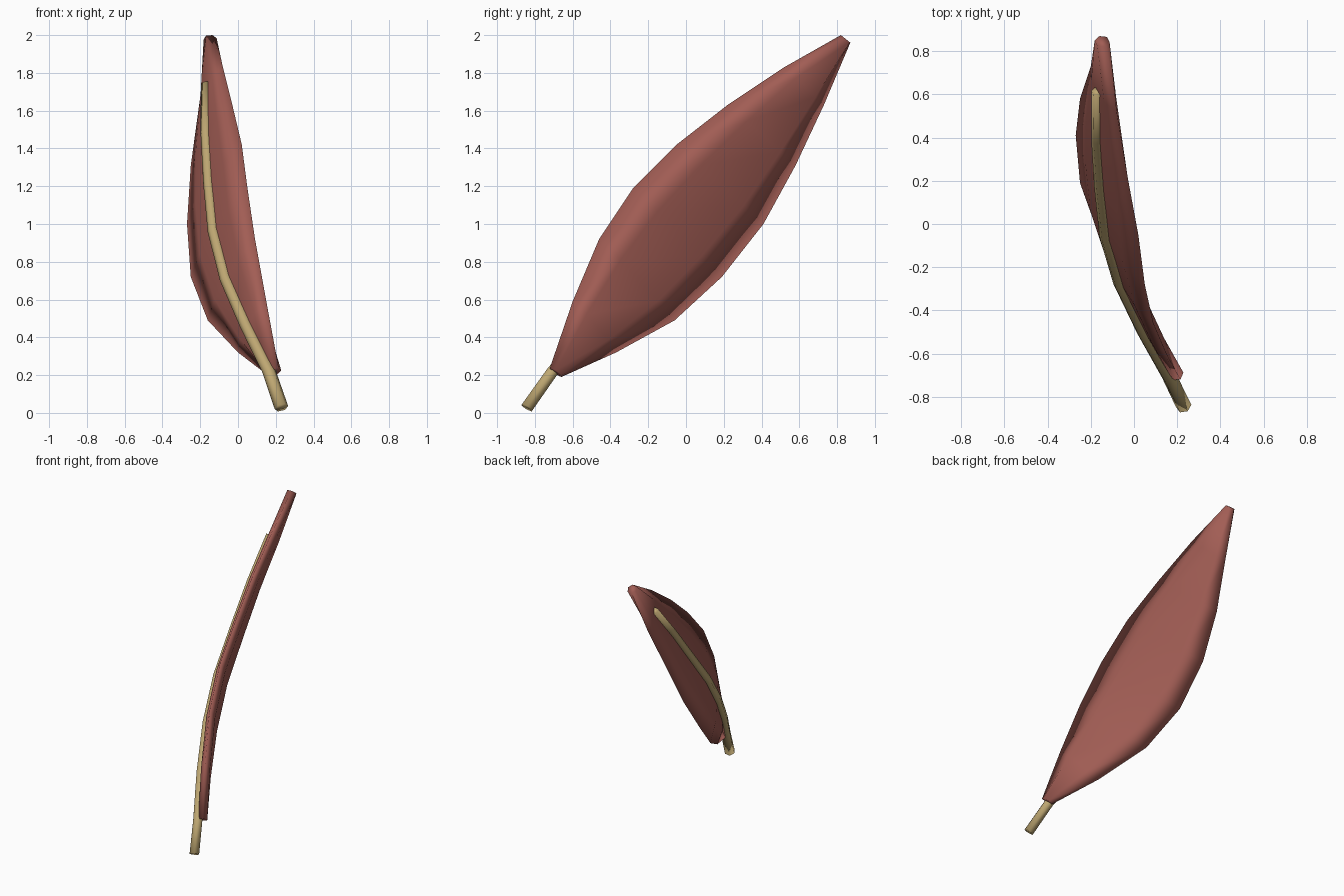
import bpy, bmesh, math
from mathutils import Vector

if "Cube" in bpy.data.objects:
    bpy.data.objects.remove(bpy.data.objects["Cube"], do_unlink=True)


def material(name, rgb):
    mat = bpy.data.materials.new(name)
    mat.use_nodes = True
    mat.diffuse_color = (*rgb, 1)
    mat.node_tree.nodes["Principled BSDF"].inputs["Base Color"].default_value = (*rgb, 1)
    return mat


def loft(name, rings, mat):
    """Join successive six-sided rings into a smooth closed tube."""
    bm = bmesh.new()
    loops = [[bm.verts.new(p) for p in ring] for ring in rings]
    for a, b in zip(loops, loops[1:]):
        for i in range(len(a)):
            j = (i + 1) % len(a)
            bm.faces.new((a[i], a[j], b[j], b[i]))
    bm.faces.new(loops[0])
    bm.faces.new(loops[-1])
    bmesh.ops.recalc_face_normals(bm, faces=bm.faces)
    for f in bm.faces:
        f.smooth = True
    mesh = bpy.data.meshes.new(name)
    bm.to_mesh(mesh)
    bm.free()
    mesh.materials.append(mat)
    obj = bpy.data.objects.new(name, mesh)
    bpy.context.collection.objects.link(obj)
    return obj


def hexagon(center, wide, deep):
    """Six points around a center, stretched along two half-axes."""
    angles = [math.tau * k / 6 for k in range(6)]
    return [center + wide * math.cos(a) + deep * math.sin(a) for a in angles]


# Matching points along the two long edges of the blade, base to tip
upper = [Vector(p) for p in (
    (.215, -.72, .24), (.15, -.60, .59), (.09, -.46, .92), (.05, -.28, 1.19),
    (.02, -.05, 1.42), (-.03, .22, 1.63), (-.08, .52, 1.83), (-.135, .82, 2.0))]
lower = [Vector(p) for p in (
    (.17, -.66, .19), (0, -.37, .32), (-.16, -.06, .49), (-.25, .19, .72),
    (-.27, .41, 1.0), (-.25, .58, 1.31), (-.20, .73, 1.63), (-.16, .87, 1.96))]

mids = [(u + l) / 2 for u, l in zip(upper, lower)]
halves = [(u - l) / 2 for u, l in zip(upper, lower)]
last = len(mids) - 1
normals = []
for i, half in enumerate(halves):
    tangent = mids[min(i + 1, last)] - mids[max(i - 1, 0)]
    normals.append(tangent.cross(half).normalized())

# Leaf blade: flattened hexagonal section
red = material("dull red", (.36, .11, .09))
loft("leaf_blade",
     [hexagon(m, h, n * .035) for m, h, n in zip(mids, halves, normals)], red)

# Stem and midrib: slim tapering stick along the concave face
tan = material("straw tan", (.52, .39, .17))
path = [Vector((.23, -.842, .028))] + [m - n * .033 for m, n in zip(mids[:-1], normals)]
sides = [halves[0]] + halves[:-1]
faces = [normals[0]] + normals[:-1]
rings = []
for i, (p, h, n) in enumerate(zip(path, sides, faces)):
    r = .037 - .0015 * i
    rings.append(hexagon(p, h.normalized() * r, n * r))
loft("stem_midrib", rings, tan)
